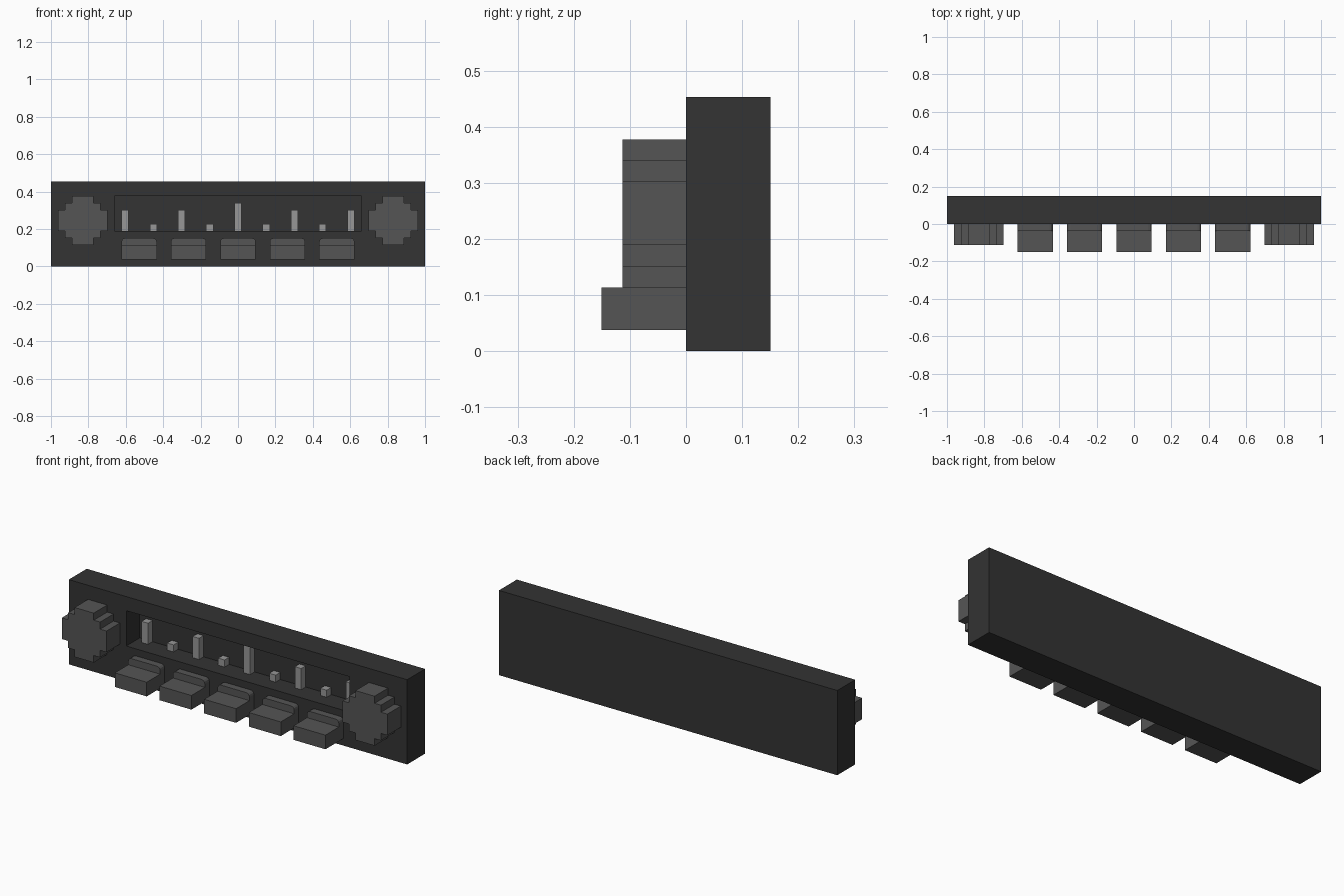
import bpy, bmesh, math
from mathutils import Vector

cube = bpy.data.objects.get("Cube")
if cube:
    bpy.data.objects.remove(cube, do_unlink=True)

U = 2 / 53  # one block; the panel is 53 blocks long


def material(name, value):
    m = bpy.data.materials.new(name)
    m.use_nodes = True
    col = (value, value, value, 1)
    m.diffuse_color = col
    m.node_tree.nodes["Principled BSDF"].inputs["Base Color"].default_value = col
    return m


CHARCOAL = material("charcoal", 0.033)
GREY = material("dark grey", 0.091)
LIGHT = material("light grey", 0.31)


def finish(bm, name, mat):
    bmesh.ops.recalc_face_normals(bm, faces=bm.faces)
    me = bpy.data.meshes.new(name)
    bm.to_mesh(me)
    bm.free()
    me.materials.append(mat)
    ob = bpy.data.objects.new(name, me)
    bpy.context.collection.objects.link(ob)
    return ob


def add_box(bm, x0, x1, y0, y1, z0, z1):
    verts = bmesh.ops.create_cube(bm, size=1)["verts"]
    for v in verts:
        v.co = Vector((x1 if v.co.x > 0 else x0,
                       y1 if v.co.y > 0 else y0,
                       z1 if v.co.z > 0 else z0)) * U
    return verts


def add_prism(bm, outline, y0, y1):
    """Extrude an (x, z) outline, given in blocks, along y."""
    face = bm.faces.new([bm.verts.new((x * U, y0 * U, z * U)) for x, z in outline])
    ext = bmesh.ops.extrude_face_region(bm, geom=[face])["geom"]
    moved = [g for g in ext if isinstance(g, bmesh.types.BMVert)]
    bmesh.ops.translate(bm, verts=moved, vec=(0, (y1 - y0) * U, 0))


# Panel with a recessed display window in its front face
bm = bmesh.new()
add_box(bm, -26.5, 26.5, 0, 4, 0, 12)
bm.normal_update()
front = min(bm.faces, key=lambda f: f.calc_center_median().y)
bmesh.ops.inset_region(bm, faces=[front], thickness=U)
for v in front.verts:
    v.co.x = math.copysign(17.5 * U, v.co.x)
    v.co.z = (10 if v.co.z > 6 * U else 5) * U
pocket = bmesh.ops.extrude_face_region(bm, geom=[front])["geom"]
bmesh.ops.translate(bm, vec=(0, 3 * U, 0),
                    verts=[g for g in pocket if isinstance(g, bmesh.types.BMVert)])
if front.is_valid:
    bmesh.ops.delete(bm, geom=[front], context='FACES_ONLY')
finish(bm, "panel", CHARCOAL)

# Level bars standing at the back of the window
for i, h in enumerate([3, 1, 3, 1, 4, 1, 3, 1, 3]):
    x = -16 + 4 * i
    bm = bmesh.new()
    add_box(bm, x - 0.5, x + 0.5, 2, 3, 5, 5 + h)
    finish(bm, f"level_bar_{i + 1}", LIGHT)

# Stepped round knobs at both ends: one quarter mirrored four ways
quarter = [(3.5, 1.5), (2.5, 1.5), (2.5, 2.5), (1.5, 2.5), (1.5, 3.5)]
ring = (quarter + [(-x, z) for x, z in reversed(quarter)]
        + [(-x, -z) for x, z in quarter] + [(x, -z) for x, z in reversed(quarter)])
for name, cx in (("right_knob", -22), ("left_knob", 22)):
    bm = bmesh.new()
    add_prism(bm, [(cx + x, 6.5 + z) for x, z in ring], -3, 0)
    finish(bm, name, GREY)

# Push buttons with a raised, round-cornered step at the back
R = 0.5
arc = [(2.5 - R + R * math.cos(a), 4 - R + R * math.sin(a))
       for a in (math.radians(30 * k) for k in range(4))]
step = [(2.5, 3)] + arc + [(-x, z) for x, z in reversed(arc)] + [(-2.5, 3)]
for i in range(5):
    cx = -14 + 7 * i
    bm = bmesh.new()
    add_box(bm, cx - 2.5, cx + 2.5, -4, 0, 1, 3)
    add_prism(bm, [(cx + x, z) for x, z in step], -1, 0)
    finish(bm, f"button_{i + 1}", GREY)
